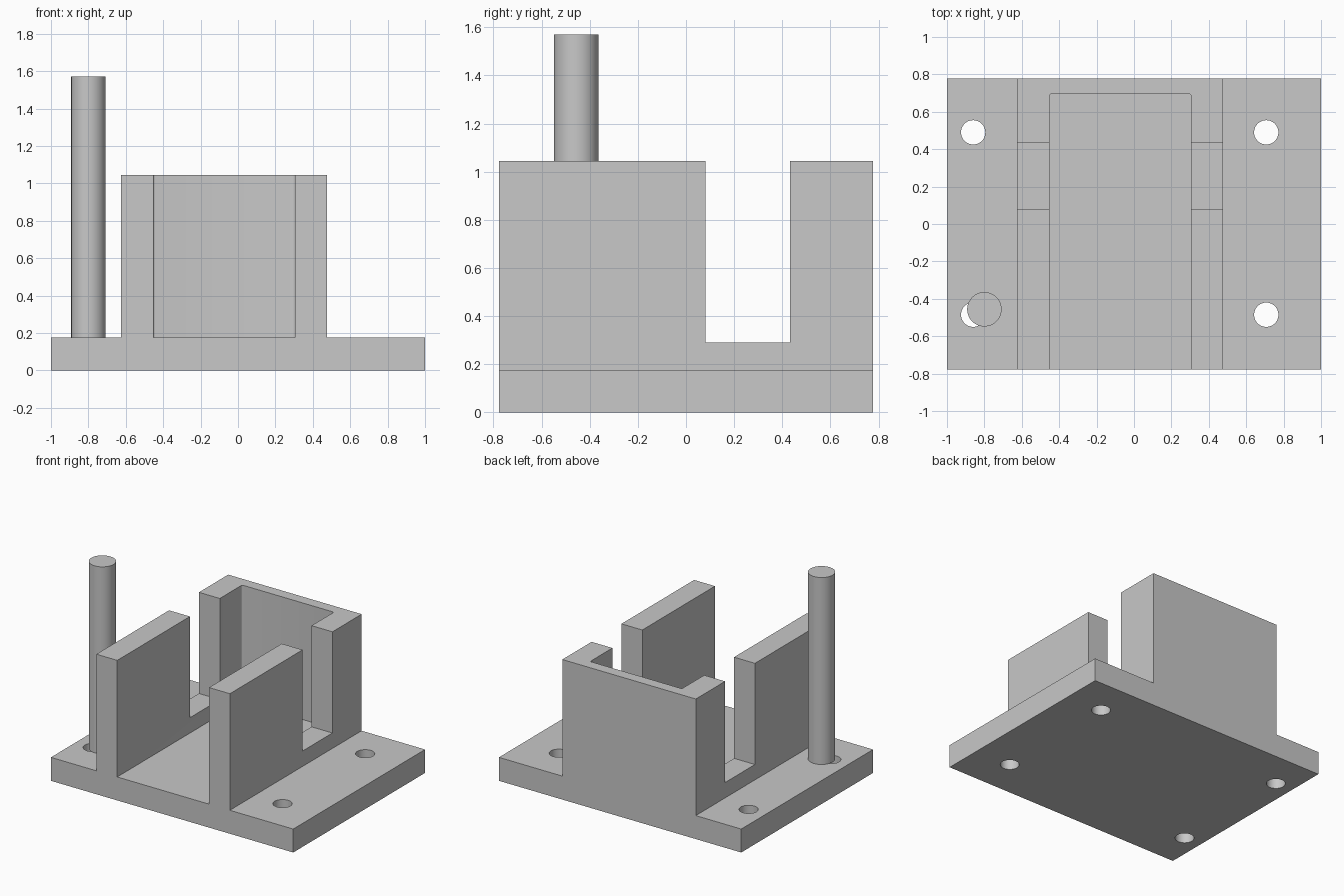
import bpy, bmesh, math

cube = bpy.data.objects.get("Cube")
if cube:
    bpy.data.objects.remove(cube, do_unlink=True)

grey = bpy.data.materials.new("light_grey")
grey.use_nodes = True
grey.diffuse_color = (0.58, 0.58, 0.58, 1)
grey.node_tree.nodes["Principled BSDF"].inputs["Base Color"].default_value = (0.58, 0.58, 0.58, 1)


def prism(name, outline, z0, z1):
    """Extrude an outline in x, y from z0 up to z1."""
    bm = bmesh.new()
    face = bm.faces.new([bm.verts.new((x, y, z0)) for x, y in outline])
    ext = bmesh.ops.extrude_face_region(bm, geom=[face])
    verts = [v for v in ext["geom"] if isinstance(v, bmesh.types.BMVert)]
    bmesh.ops.translate(bm, verts=verts, vec=(0, 0, z1 - z0))
    bmesh.ops.recalc_face_normals(bm, faces=bm.faces)
    mesh = bpy.data.meshes.new(name)
    bm.to_mesh(mesh)
    bm.free()
    mesh.materials.append(grey)
    ob = bpy.data.objects.new(name, mesh)
    bpy.context.collection.objects.link(ob)
    return ob


def box(name, x0, x1, y0, y1, z0, z1):
    return prism(name, [(x0, y0), (x1, y0), (x1, y1), (x0, y1)], z0, z1)


def arc(cx, cy, r, start, end, steps):
    angles = [math.radians(start + (end - start) * i / steps) for i in range(steps + 1)]
    return [(cx + r * math.cos(a), cy + r * math.sin(a)) for a in angles]


def cylinder(name, x, y, r, z0, z1):
    return prism(name, arc(x, y, r, 0, 360, 48)[:-1], z0, z1)


def activate(ob):
    bpy.ops.object.select_all(action="DESELECT")
    ob.select_set(True)
    bpy.context.view_layer.objects.active = ob


def combine(target, tool, operation):
    """Apply a boolean and remove the tool object."""
    activate(target)
    mod = target.modifiers.new("cut", "BOOLEAN")
    mod.operation, mod.object, mod.solver = operation, tool, "EXACT"
    bpy.ops.object.modifier_apply(modifier=mod.name)
    bpy.data.objects.remove(tool, do_unlink=True)


# Overall levels
HALF_Y, PLATE_TOP, WALL_TOP = 0.777, 0.175, 1.045
OUT_L, IN_L, IN_R, OUT_R = -0.625, -0.453, 0.305, 0.477
BACK, FILLET = 0.695, 0.012

# Three-sided wall, open at the front, with small rounded inner corners
outline = [(IN_L, -HALF_Y), (OUT_L, -HALF_Y), (OUT_L, HALF_Y),
           (OUT_R, HALF_Y), (OUT_R, -HALF_Y), (IN_R, -HALF_Y)]
outline += arc(IN_R - FILLET, BACK - FILLET, FILLET, 0, 90, 4)
outline += arc(IN_L + FILLET, BACK - FILLET, FILLET, 90, 180, 4)
walls = prism("walls", outline, PLATE_TOP / 2, WALL_TOP)

# Slot through both side walls
combine(walls, box("slot_cutter", -0.9, 0.9, 0.08, 0.432, 0.29, 1.3), "DIFFERENCE")

# Base plate, joined to the walls and drilled near its corners
bracket = box("bracket", -1, 1, -HALF_Y, HALF_Y, 0, PLATE_TOP)
combine(bracket, walls, "UNION")
for x in (-0.86, 0.707):
    for y in (-0.485, 0.49):
        combine(bracket, cylinder("hole_cutter", x, y, 0.065, -0.1, 0.25), "DIFFERENCE")

# Upright pin standing on the plate
pin = cylinder("pin", -0.8, -0.456, 0.092, PLATE_TOP, 1.57)

for ob in (bracket, pin):
    activate(ob)
    bpy.ops.object.shade_smooth_by_angle(angle=math.radians(20))
